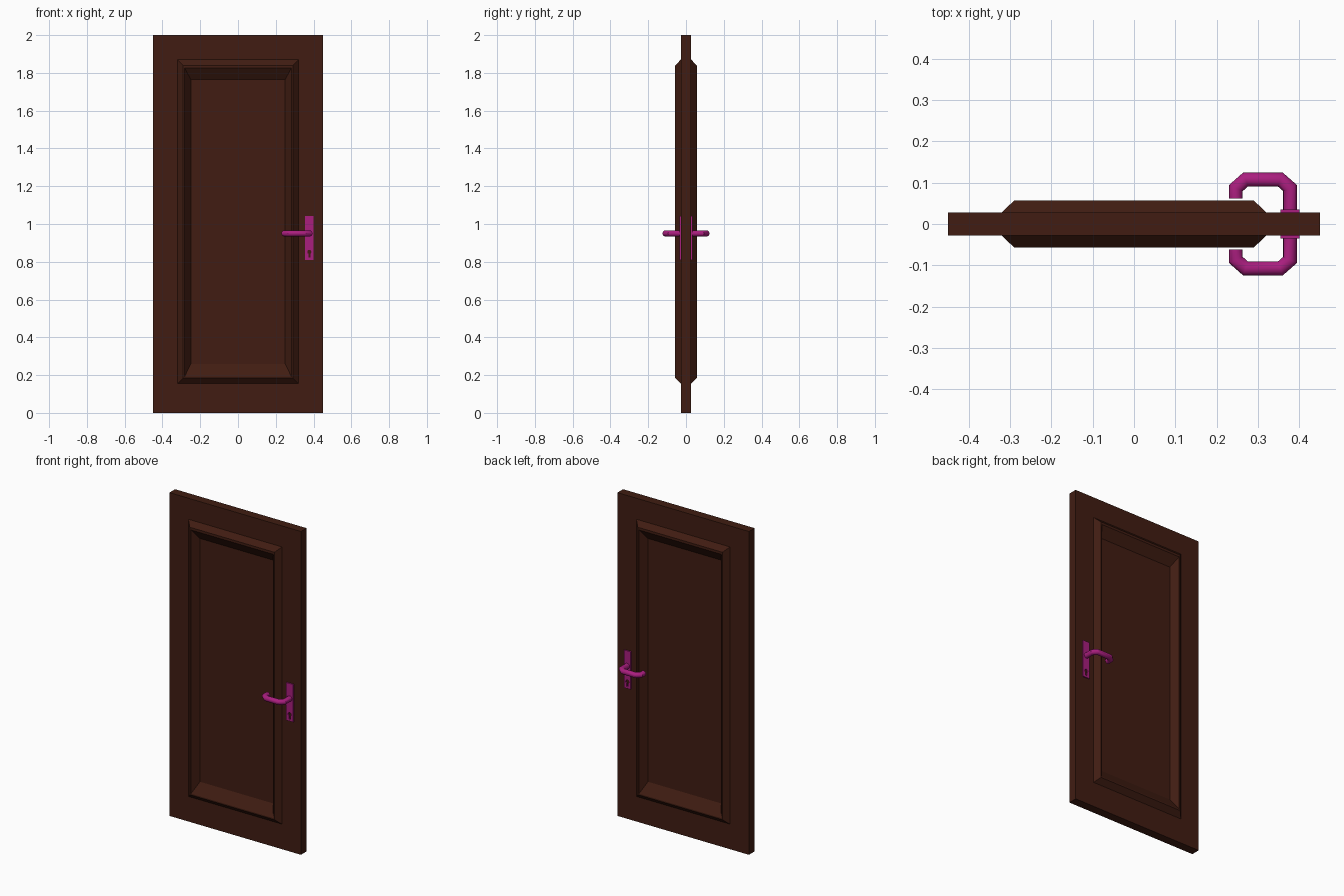
import bpy, bmesh, math
from mathutils import Vector

if "Cube" in bpy.data.objects:
    bpy.data.objects.remove(bpy.data.objects["Cube"])


def material(name, rgb):
    m = bpy.data.materials.new(name)
    m.diffuse_color = (*rgb, 1)
    m.use_nodes = True
    m.node_tree.nodes["Principled BSDF"].inputs["Base Color"].default_value = m.diffuse_color
    return m


WOOD = material("dark_wood", (0.052, 0.012, 0.006))
METAL = material("magenta_metal", (0.40, 0.013, 0.21))


def finish(name, bm, mat=None):
    bmesh.ops.recalc_face_normals(bm, faces=bm.faces)
    me = bpy.data.meshes.new(name)
    bm.to_mesh(me)
    bm.free()
    ob = bpy.data.objects.new(name, me)
    bpy.context.collection.objects.link(ob)
    if mat:
        me.materials.append(mat)
    return ob


def loft(bm, rings):
    """Bridge equal-length rings of points and cap both ends."""
    vs = [[bm.verts.new(p) for p in r] for r in rings]
    n = len(vs[0])
    for a, b in zip(vs, vs[1:]):
        for i in range(n):
            j = (i + 1) % n
            bm.faces.new((a[i], a[j], b[j], b[i]))
    bm.faces.new(vs[0])
    bm.faces.new(vs[-1])


# Door leaf: nested rectangles (half width, bottom, top, depth) from edge to panel
SECTIONS = [(0.45, 0.0, 2.0, 0.0275), (0.32, 0.155, 1.87, 0.0275),
            (0.29, 0.185, 1.84, 0.057), (0.282, 0.193, 1.825, 0.057),
            (0.25, 0.26, 1.765, 0.015)]


def rect(w, z0, z1, y):
    return [(-w, y, z0), (w, y, z0), (w, y, z1), (-w, y, z1)]


bm = bmesh.new()
front = [rect(w, a, b, -y) for w, a, b, y in reversed(SECTIONS)]
back = [rect(w, a, b, y) for w, a, b, y in SECTIONS]
loft(bm, front + back)
finish("door_leaf", bm, WOOD)

HX, HZ = 0.3775, 0.95      # lever pivot


# Keyhole cutter: round head with a straight stem
bm = bmesh.new()
outline = [(-0.005, 0.822), (0.005, 0.822)]
for i in range(13):
    t = math.radians(-60 + 300 * i / 12)
    outline.append((0.011 * math.cos(t), 0.852 + 0.011 * math.sin(t)))
loft(bm, [[(HX + x, y, z) for x, z in outline] for y in (-0.1, 0.1)])
cutter = finish("keyhole_cutter", bm)
cutter.hide_render = True
cutter.hide_viewport = False
cutter.display_type = 'WIRE'


def plate(name, s):
    bm = bmesh.new()
    loft(bm, [[(HX + x, s * y, z) for x, z in
               ((-0.0235, 0.81), (0.0235, 0.81), (0.0235, 1.043), (-0.0235, 1.043))]
              for y in (0.027, 0.035)])
    ob = finish(name, bm, METAL)
    mod = ob.modifiers.new("keyhole", 'BOOLEAN')
    mod.operation = 'DIFFERENCE'
    mod.object = cutter
    mod.solver = 'EXACT'


def lever(name, s, r=0.0165, sides=16):
    """Round bar swept along a planar path with mitred corners."""
    path = [Vector((x, s * y)) for x, y in
            ((HX, 0.028), (HX, 0.087), (0.354, 0.1075),
             (0.270, 0.1075), (0.2465, 0.087), (0.2465, 0.062))]
    rings = []
    for i, p in enumerate(path):
        d0 = (p - path[i - 1]).normalized() if i else (path[1] - p).normalized()
        d1 = (path[i + 1] - p).normalized() if i < len(path) - 1 else d0
        t = (d0 + d1).normalized()
        side = Vector((-t.y, t.x)) / t.dot(d0)
        ring = []
        for k in range(sides):
            a = math.tau * k / sides
            q = p + side * r * math.cos(a)
            ring.append((q.x, q.y, HZ + r * math.sin(a)))
        rings.append(ring)
    bm = bmesh.new()
    loft(bm, rings)
    ob = finish(name, bm, METAL)
    bpy.ops.object.select_all(action='DESELECT')
    ob.select_set(True)
    bpy.context.view_layer.objects.active = ob
    bpy.ops.object.shade_smooth_by_angle(angle=math.radians(35))


# Handle set on both faces
for side_name, s in (("front", -1), ("back", 1)):
    plate(side_name + "_handle_plate", s)
    lever(side_name + "_lever", s)
